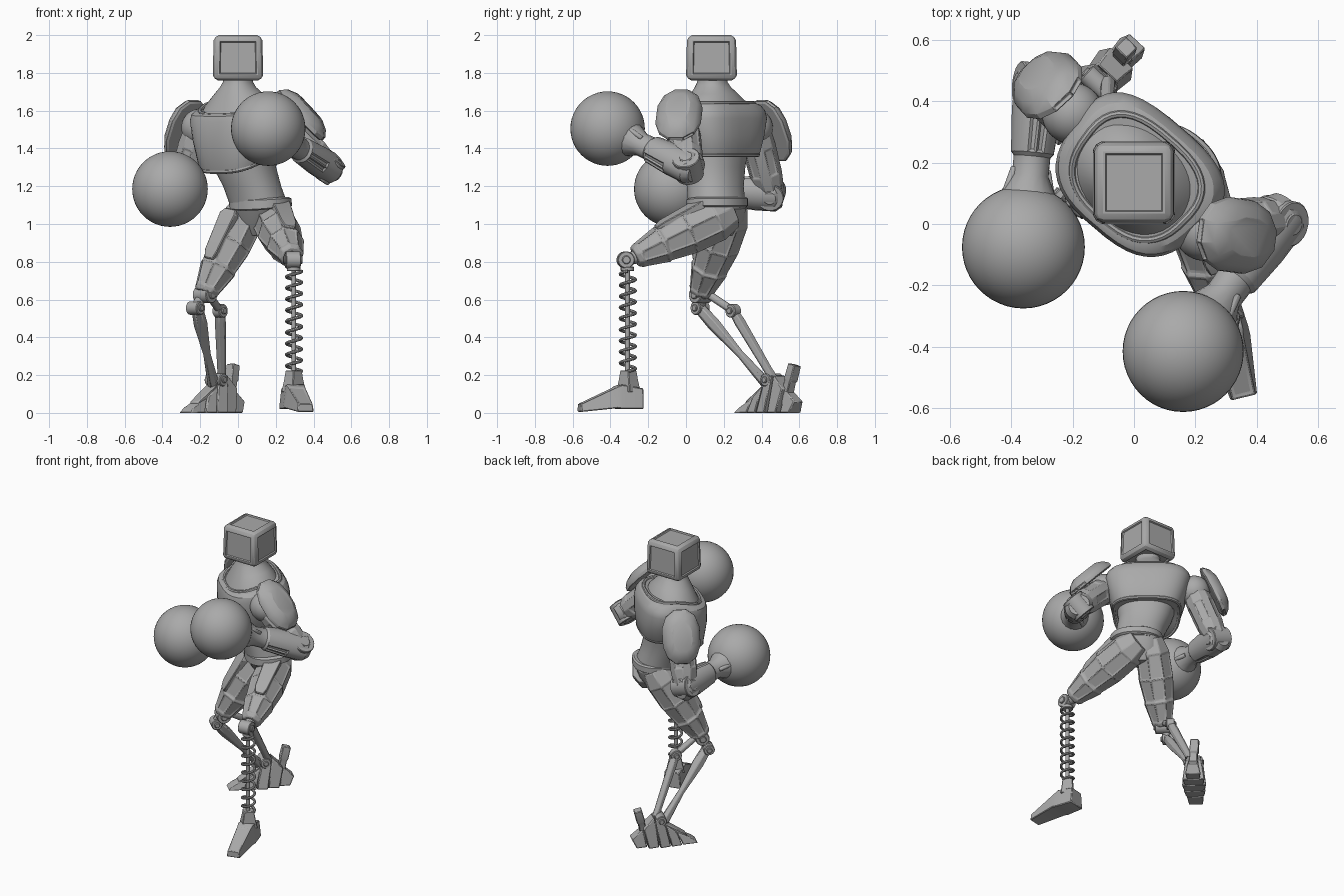
import bpy, bmesh, math
from mathutils import Vector

if "Cube" in bpy.data.objects:
    bpy.data.objects.remove(bpy.data.objects["Cube"])

grey = bpy.data.materials.new("plain_grey")
grey.use_nodes = True
GREY = (0.4, 0.4, 0.4, 1)
grey.diffuse_color = GREY
grey.node_tree.nodes["Principled BSDF"].inputs["Base Color"].default_value = GREY
parts = []
UP = Vector((0, 0, 1))
SIDE = Vector((0.76, -0.65, 0))      # across the turned torso
BACK = Vector((0.65, 0.76, 0))


def finish(name, bm, bevel=0):
    bmesh.ops.recalc_face_normals(bm, faces=bm.faces)
    me = bpy.data.meshes.new(name)
    bm.to_mesh(me)
    bm.free()
    me.materials.append(grey)
    ob = bpy.data.objects.new(name, me)
    bpy.context.collection.objects.link(ob)
    if bevel:
        m = ob.modifiers.new("bevel", 'BEVEL')
        m.width, m.segments, m.limit_method = bevel, 1, 'ANGLE'
    parts.append(ob)


def ring(c, u, v, a, b, n, power=1.0, dip=0, taper=0):
    """Closed (super)ellipse round c; dip lowers its front, taper widens its back."""
    pts = []
    for i in range(n):
        t = 2 * math.pi * (i + 0.5) / n
        x, y = [math.copysign(abs(k) ** power, k) for k in (math.cos(t), math.sin(t))]
        pts.append(c + u * a * x * (1 + taper * y) + v * b * y - UP * dip * max(0, -y))
    return pts


def loft(name, rings, bevel=0, panels=(), depth=-0.007):
    bm = bmesh.new()
    rows = [[bm.verts.new(p) for p in r] for r in rings]
    n, insets = len(rows[0]), []
    for j, (r, s) in enumerate(zip(rows, rows[1:])):
        for i in range(n):
            f = bm.faces.new((r[i], r[(i + 1) % n], s[(i + 1) % n], s[i]))
            if (j, i) in panels:
                insets.append(f)
    bm.faces.new(rows[0])
    bm.faces.new(rows[-1])
    bmesh.ops.recalc_face_normals(bm, faces=bm.faces)
    if insets:
        bmesh.ops.inset_individual(bm, faces=insets, thickness=0.012, depth=depth)
    finish(name, bm, bevel)


def limb(name, p0, p1, prof, n=8, ref=UP, bevel=0.0, panels=(), power=1.0):
    """Loft along p0-p1; prof rows are (fraction, radius along ref, other radius)."""
    p0, p1 = Vector(p0), Vector(p1)
    d = (p1 - p0).normalized()
    ref = Vector(ref)
    u = (ref - d * ref.dot(d)).normalized()
    v = d.cross(u)
    loft(name, [ring(p0.lerp(p1, t), u, v, a, b, n, power) for t, a, b in prof],
         bevel, panels)


def rod(name, p0, p1, r, n=16):
    ref = (1, 0.1, 0) if abs((Vector(p1) - Vector(p0)).normalized().z) > 0.9 else UP
    limb(name, p0, p1, [(0, r, r), (1, r, r)], n, ref, 0.004)


def hinge(name, c, axis, r, half):
    c, axis = Vector(c), Vector(axis).normalized()
    rod(name, c - axis * half, c + axis * half, r, 20)
    rod(name + "_pin", c - axis * (half + 0.01), c + axis * (half + 0.01), r * 0.5)


def tube(name, pts, r, cyclic=False):
    cu = bpy.data.curves.new(name, 'CURVE')
    cu.dimensions, cu.bevel_depth, cu.bevel_resolution = '3D', r, 2
    cu.use_fill_caps = True
    sp = cu.splines.new('POLY')
    sp.points.add(len(pts) - 1)
    for q, p in zip(sp.points, pts):
        q.co = (*p, 1)
    sp.use_cyclic_u = cyclic
    tmp = bpy.data.objects.new(name, cu)
    bm = bmesh.new()
    me = bpy.data.meshes.new_from_object(tmp)
    bm.from_mesh(me)
    bpy.data.objects.remove(tmp)
    bpy.data.meshes.remove(me)
    finish(name, bm)


def ball(name, c, r):
    bm = bmesh.new()
    bmesh.ops.create_uvsphere(bm, u_segments=48, v_segments=24, radius=r)
    bmesh.ops.translate(bm, verts=bm.verts, vec=Vector(c))
    finish(name, bm)


def torso(name, rows, power=0.9, taper=0):
    """Rows are (height, x, y, half width, half depth, front dip)."""
    loft(name, [ring(Vector((x, y, z)), SIDE, BACK, a, b, 40, power, dip, taper)
                for z, x, y, a, b, dip in rows])


# Head: rounded box with a recessed panel on each face
bm = bmesh.new()
bmesh.ops.create_cube(bm, size=1)
for v in bm.verts:
    k = 0.96 if v.co.z > 0 else 1.0
    v.co = Vector((v.co.x * 0.268 * k, v.co.y * 0.27 * k + 0.135, v.co.z * 0.24 + 1.88))
bmesh.ops.bevel(bm, geom=bm.edges[:], offset=0.028, segments=2, profile=0.4, affect='EDGES')
bm.normal_update()
big = sorted(bm.faces, key=lambda f: -f.calc_area())[:6]
bmesh.ops.inset_individual(bm, faces=big, thickness=0.01, depth=0)
bmesh.ops.inset_individual(bm, faces=big, thickness=0.006, depth=-0.008)
finish("head", bm)

# Torso
torso("neck", [(1.6, 0, .145, .215, .175, .06), (1.65, 0, .145, .185, .15, .05),
               (1.69, 0, .145, .135, .12, .02), (1.725, 0, .142, .092, .092, 0),
               (1.75, 0, .14, .078, .078, 0), (1.79, 0, .14, .075, .075, 0)])
torso("chest", [(1.36, .02, .15, .17, .15, .09), (1.36, .02, .15, .21, .195, .09),
                (1.375, .02, .15, .22, .203, .09), (1.47, .013, .15, .248, .217, .04),
                (1.56, .01, .152, .27, .216, .02), (1.6, .01, .152, .262, .207, .03),
                (1.63, .008, .15, .24, .188, .05), (1.642, .005, .15, .21, .165, .06)], .68, .08)
tube("collar", ring(Vector((.004, .148, 1.64)), SIDE, BACK, .21, .17, 40, .75, .065, .06), .012, True)
tube("chest_rim", ring(Vector((.02, .15, 1.367)), SIDE, BACK, .208, .192, 40, .68, .09, .08), .013, True)
torso("abdomen", [(1.08, .118, .165, .155, .14, 0), (1.2, .075, .155, .157, .137, 0),
                  (1.3, .035, .15, .17, .15, 0), (1.42, .02, .15, .195, .165, 0)])
torso("belt", [(1.09, .12, .165, .155, .14, .02), (1.097, .12, .165, .168, .15, .02),
               (1.135, .117, .165, .168, .15, .01), (1.143, .115, .165, .155, .14, .01)])
torso("pelvis", [(.94, .09, .19, .055, .055, 0), (1.02, .1, .185, .13, .11, 0),
                 (1.1, .115, .165, .16, .143, 0)])

# Shoulders, arms and round gloves
arms = {
    "left": dict(joint=(.23, -.02, 1.53), elbow=(.47, .01, 1.305), glove=(.16, -.415, 1.505),
                 r=.197, pad=(.315, -.035, 1.56), out=(.72, -.1, .68)),
    "right": dict(joint=(-.2, .36, 1.51), elbow=(-.31, .45, 1.16), glove=(-.36, -.075, 1.185),
                  r=.2, pad=(-.265, .435, 1.485), out=(-.6, .65, .4)),
}
for s, a in arms.items():
    j, e, g, out = [Vector(a[k]) for k in ("joint", "elbow", "glove", "out")]
    ball(s + "_shoulder_ball", j, .1)
    rod(s + "_shoulder_socket", j, Vector((.01, .15, 1.52)), .085, 24)
    limb(s + "_shoulder_pad", a["pad"], Vector(a["pad"]) + out * .088,
         [(.1, .168, .112), (.18, .18, .125), (.4, .178, .122), (.75, .15, .1), (1, .1, .065)],
         12, UP, .004, [(1, k) for k in (0, 5, 6, 11)], .85)
    limb(s + "_upper_arm", j, e, [(0, .08, .085), (.3, .09, .092), (.7, .088, .088), (1, .07, .075)],
         10, UP, .004, [(1, k) for k in range(0, 10, 2)])
    d = (g - e).normalized()
    axis = d.cross(j - e).normalized()
    hinge(s + "_elbow", e, axis, .075, .068)
    tip = g - d * a["r"] * .88
    limb(s + "_forearm", e - d * .06, tip,
         [(0, .06, .07), (.08, .08, .095), (.35, .08, .093), (.68, .07, .078), (.71, .06, .066),
          (.86, .06, .064), (1, .09, .09)], 16, axis, 0, [(2, k) for k in (3, 4, 11, 12)])
    for k in (-1, 1):
        rod(f"{s}_wrist_strap_{'ab'[k > 0]}", tip - d * .08 + axis * .055 * k,
            tip + d * .03 + axis * .085 * k, .014, 8)
    ball(s + "_glove", g, a["r"])

# Thighs: faceted, panelled, tapering towards the knee
thighs = {"left": ((.175, .19, 1.04), (.285, -.27, .825), (0, .5, 1)),
          "right": ((.045, .23, 1.06), (-.175, .075, .63), (-.6, -.7, 0))}
for s, (p, q, ref) in thighs.items():
    limb(s + "_thigh", p, q, [(-.12, .09, .08), (.08, .125, .115), (.4, .125, .12),
                              (.68, .102, .1), (.7, .106, .104), (.95, .072, .072), (1, .058, .058)],
         8, ref, .005, [(j, i) for j in (1, 2, 4) for i in range(8)])
    d = (Vector(q) - Vector(p))
    u = Vector(ref) - d * (Vector(ref).dot(d) / d.dot(d))
    u.normalize()
    limb(s + "_thigh_plate", Vector(p) + d * .1 + u * .115, Vector(p) + d * .68 + u * .092,
         [(0, .02, .05), (.1, .03, .075), (.85, .03, .06), (1, .02, .04)], 4, ref, .004)

# Spring leg
hinge("left_knee", (.29, -.32, .81), (1, .1, 0), .045, .04)
rod("left_knee_link", (.28, -.25, .83), (.29, -.32, .81), .035)
rod("spring_core", (.295, -.31, .2), (.295, -.31, .8), .013)
rod("spring_cap", (.295, -.31, .75), (.295, -.31, .775), .036)
TURNS, STEPS = 9, 20
helix = []
for i in range(TURNS * STEPS + 1):
    t = 2 * math.pi * i / STEPS
    helix.append((.297 + .04 * math.cos(t), -.308 + .04 * math.sin(t),
                  .22 + .53 * i / (TURNS * STEPS)))
tube("spring_coil", helix, .0085)


def foot(name, origin, heading, stations, panels=()):
    """Stations: (distance forward, low half width, high half width, low z, high z, top shift)."""
    o, h = Vector(origin), Vector(heading).normalized()
    w = h.cross(UP)
    rows = [[o + h * s - w * lo + UP * z0, o + h * s + w * lo + UP * z0,
             o + h * (s + sh) + w * hi + UP * z1, o + h * (s + sh) - w * hi + UP * z1]
            for s, lo, hi, z0, z1, sh in stations]
    loft(name, rows, .005, panels)


foot("left_foot", (.295, -.31, 0), (.24, -.97, 0),
     [(-.075, .062, .05, .02, .13, 0), (.04, .07, .05, .02, .15, 0),
      (.07, .07, .045, .025, .138, 0), (.262, .045, .038, .005, .05, 0)], [(2, 2)])
limb("left_ankle", (.295, -.305, .11), (.295, -.305, .225),
     [(0, .075, .06), (.6, .055, .05), (1, .045, .045)], 4, (1, 1, 0), .004)

# Right lower leg: paired struts below the knee
FWD = Vector((-.68, -.73, 0))
ACROSS = (.73, -.68, 0)
hinge("right_knee", (-.175, .08, .625), ACROSS, .045, .05)
hinge("right_front_pivot", (-.225, .075, .555), ACROSS, .036, .04)
hinge("right_rear_pivot", (-.095, .25, .54), ACROSS, .036, .026)
rod("right_knee_drop", (-.175, .08, .64), (-.225, .075, .555), .03, 8)
rod("right_rear_link", (-.165, .1, .64), (-.095, .25, .54), .022, 8)
limb("right_front_strut", (-.215, .075, .55), (-.13, .43, .15),
     [(0, .035, .03), (.2, .04, .034), (.6, .022, .02), (1, .034, .03)], 6, FWD, .004)
limb("right_rear_strut", (-.095, .25, .54), (-.085, .48, .15),
     [(0, .025, .028), (.15, .03, .032), (.8, .024, .025), (1, .028, .028)], 6, FWD, .004)

# Right foot: segmented wedges with an upright heel spur
base = (-.11, .465, 0)
chunks = [("heel", -.15, -.08, .05, .06, .12), ("rear", -.075, -.005, .072, .13, .2),
          ("middle", 0, .07, .078, .2, .14), ("front", .075, .145, .07, .14, .085),
          ("toe", .15, .25, .055, .08, .03)]
for label, s0, s1, w, h0, h1 in chunks:
    foot("right_foot_" + label, base, FWD,
         [(s0, w, w * .7, 0, h0, -.03), (s1, w * .85, w * .6, 0, h1, -.03)])
foot("right_foot_core", base, FWD, [(-.11, .03, .03, .03, .09, 0), (0, .04, .04, .03, .18, 0),
                                    (.18, .035, .03, .03, .06, 0)])
hinge("right_ankle", (-.115, .455, .175), ACROSS, .035, .055)
limb("heel_spur", (-.045, .53, .08), (-.025, .575, .255),
     [(0, .035, .04), (.5, .03, .035), (.55, .038, .04), (1, .036, .038)], 4, (1, 1, 0), .004)

# Smooth shading with sharp edges kept
bpy.ops.object.select_all(action='DESELECT')
for ob in parts:
    ob.select_set(True)
bpy.context.view_layer.objects.active = parts[0]
bpy.ops.object.shade_smooth_by_angle(angle=math.radians(28))
